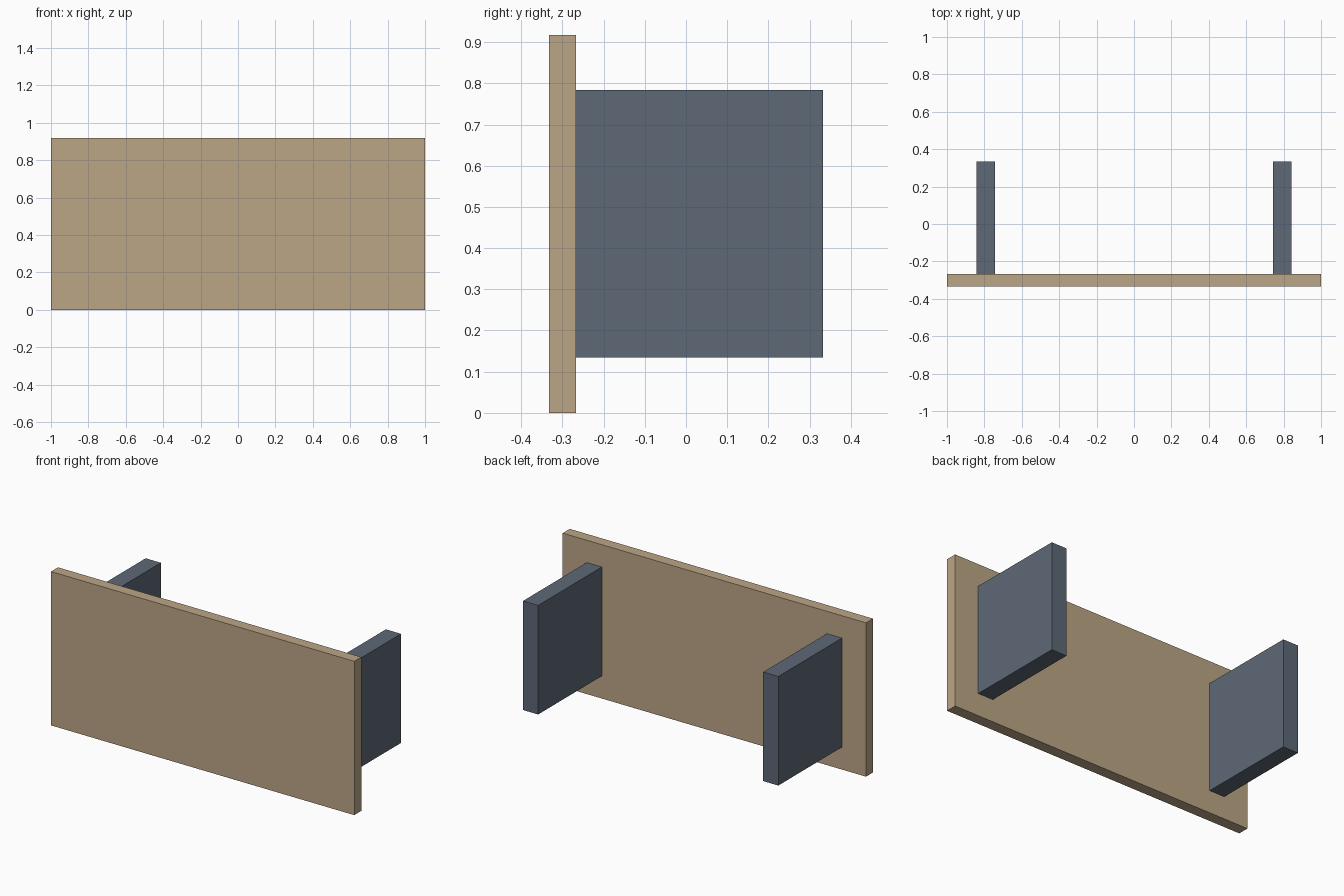
import bpy

if "Cube" in bpy.data.objects:
    bpy.data.objects.remove(bpy.data.objects["Cube"])


def material(name, color):
    mat = bpy.data.materials.new(name)
    mat.diffuse_color = color
    mat.use_nodes = True
    mat.node_tree.nodes["Principled BSDF"].inputs["Base Color"].default_value = mat.diffuse_color
    return mat


def box(name, lo, hi, mat):
    """Box spanning two opposite corners."""
    center = [(a + b) / 2 for a, b in zip(lo, hi)]
    bpy.ops.mesh.primitive_cube_add(size=1, location=center)
    obj = bpy.context.object
    obj.name = name
    obj.scale = [b - a for a, b in zip(lo, hi)]
    bpy.ops.object.transform_apply(location=False, rotation=False, scale=True)
    obj.data.materials.append(mat)
    return obj


wood = material("wood", (0.50, 0.38, 0.24, 1))
slate = material("slate", (0.11, 0.14, 0.18, 1))

# Upright board at the front
box("board", (-1, -0.333, 0), (1, -0.267, 0.917), wood)

# Two slab legs reaching back from the board
for side, x in (("left", -0.792), ("right", 0.792)):
    box(f"{side}_leg", (x - 0.05, -0.267, 0.134), (x + 0.05, 0.333, 0.784), slate)
